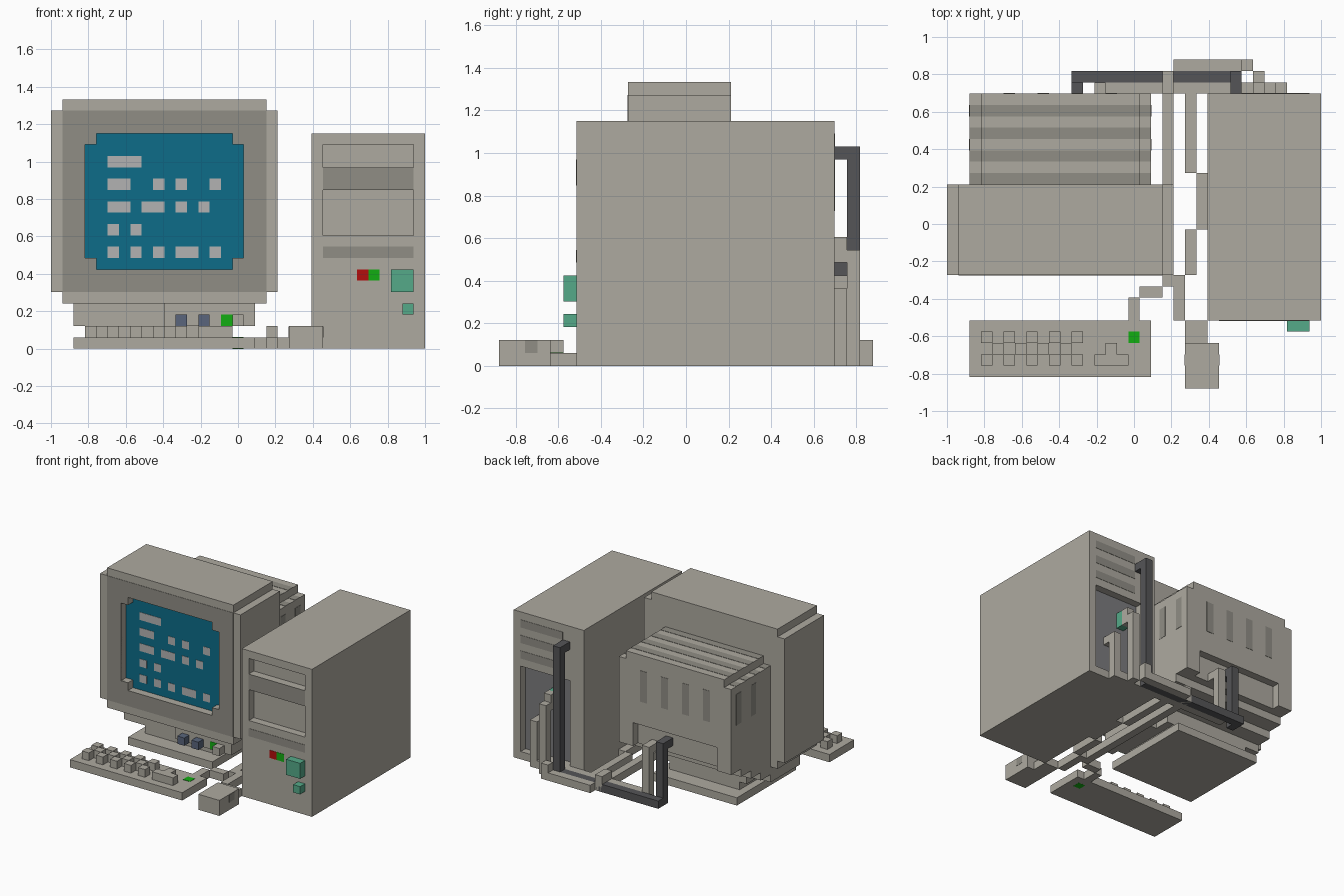
import bpy, bmesh
from mathutils import Vector

if "Cube" in bpy.data.objects:
    bpy.data.objects.remove(bpy.data.objects["Cube"])

U = 2 / 33                      # one block of the grid
ORIGIN = Vector((-1, -14.5 * U, 0))


def material(name, rgb):
    m = bpy.data.materials.new(name)
    m.diffuse_color = (*rgb, 1)
    m.use_nodes = True
    m.node_tree.nodes["Principled BSDF"].inputs["Base Color"].default_value = m.diffuse_color
    return m


CASE = material("case", (0.42, 0.40, 0.35))
SHADE = material("shade", (0.28, 0.27, 0.235))
BLUE = material("screen_blue", (0.004, 0.15, 0.25))
WHITE = material("text_grey", (0.45, 0.45, 0.45))
TEAL = material("teal", (0.09, 0.40, 0.25))
RED = material("red", (0.45, 0.004, 0.004))
GREEN = material("green", (0.006, 0.42, 0.006))
SLATE = material("slate", (0.10, 0.13, 0.20))
DARK = material("charcoal", (0.09, 0.09, 0.095))
PORT = material("port_grey", (0.2, 0.2, 0.21))


def finish(name, bm, mat):
    bmesh.ops.recalc_face_normals(bm, faces=bm.faces)
    me = bpy.data.meshes.new(name)
    bm.to_mesh(me)
    bm.free()
    if mat:
        me.materials.append(mat)
    ob = bpy.data.objects.new(name, me)
    bpy.context.collection.objects.link(ob)
    return ob


def blocks(name, mat, *boxes):
    """Boxes given as (x0, x1, y0, y1, z0, z1) in grid blocks."""
    bm = bmesh.new()
    for x0, x1, y0, y1, z0, z1 in boxes:
        vs = bmesh.ops.create_cube(bm, size=1)["verts"]
        for v in vs:
            p = Vector((x1 if v.co.x > 0 else x0, y1 if v.co.y > 0 else y0, z1 if v.co.z > 0 else z0))
            v.co = ORIGIN + p * U
    return finish(name, bm, mat)


def prism(name, mat, pts, lo, hi, axis):
    """Extrude an (x, z) profile along y, or a (y, z) profile along x."""
    bm = bmesh.new()
    place = (lambda a, b, t: Vector((a, t, b))) if axis == "y" else (lambda a, b, t: Vector((t, a, b)))
    face = bm.faces.new([bm.verts.new(ORIGIN + place(a, b, lo) * U) for a, b in pts])
    new = bmesh.ops.extrude_face_region(bm, geom=[face])["geom"]
    bmesh.ops.translate(bm, verts=[g for g in new if isinstance(g, bmesh.types.BMVert)],
                        vec=place(0, 0, hi - lo) * U)
    return finish(name, bm, mat)


def notched(x0, x1, z0, z1):
    """Rectangle with one block missing at each corner."""
    return [(x0 + 1, z0), (x1 - 1, z0), (x1 - 1, z0 + 1), (x1, z0 + 1), (x1, z1 - 1), (x1 - 1, z1 - 1),
            (x1 - 1, z1), (x0 + 1, z1), (x0 + 1, z1 - 1), (x0, z1 - 1), (x0, z0 + 1), (x0 + 1, z0 + 1)]


def carve(ob, cutter):
    cutter.hide_render = True
    cutter.hide_viewport = True
    mod = ob.modifiers.new("recess", "BOOLEAN")
    mod.operation = "DIFFERENCE"
    mod.solver = "EXACT"
    mod.object = cutter


def cord(name, mat, *path):
    """Square cord, one block thick, through the listed grid cells."""
    boxes = []
    for a, b in zip(path, path[1:]):
        boxes.append([v for p, q in zip(a, b) for v in (min(p, q), max(p, q) + 1)])
    return blocks(name, mat, *boxes)


E = 0.04                        # thickness of flat inlays

# Monitor front shell with recessed screen
shell = prism("monitor_shell", CASE, notched(0, 20, 4, 22), 10, 18, "y")
carve(shell, prism("screen_cutter", None, notched(3, 17, 7, 19), 9, 11, "y"))
bezel = prism("bezel_face", SHADE, [(1, 5), (19, 5), (19, 21), (1, 21)], 10 - E, 10.5, "y")
carve(bezel, prism("bezel_cutter", None, notched(3, 17, 7, 19), 9, 12, "y"))
prism("screen", BLUE, notched(3, 17, 7, 19), 11 - E, 11.3, "y")
rows = {16: [(5, 8)], 14: [(5, 7), (9, 10), (11, 12), (14, 15)],
        12: [(5, 7), (8, 10), (11, 12), (13, 14)], 10: [(5, 6), (7, 8)],
        8: [(5, 6), (7, 8), (9, 10), (11, 13), (14, 15)]}
blocks("screen_marks", WHITE, *[(a, b, 11 - 2 * E, 11, k, k + 1) for k, r in rows.items() for a, b in r])

# Monitor rear casing, stepped underneath, with a cable recess
rear = prism("monitor_rear", CASE, [(18, 3), (20, 3), (20, 4), (22, 4), (22, 5), (24, 5), (24, 6),
                                    (26, 6), (26, 17), (18, 17)], 2, 18, "x")
carve(rear, blocks("cable_recess_cutter", None, (4, 16, 25, 27, 4.5, 9)))
blocks("monitor_rear_top", CASE, (3, 17, 18, 26, 17, 18))
blocks("top_vents", SHADE, *[(3, 17, j, j + 1, 18, 18 + E) for j in (18, 20, 22, 24)],
       *[(a, a + 1, j, j + 1, 17, 17 + E) for a in (2, 17) for j in (18, 20, 22, 24)])
blocks("rear_vents", SHADE, *[(i, i + 1, 26, 26 + E, 12, 16) for i in (5, 8, 11, 14)],
       *[(x, x + E, j, j + 1, 12, 16) for x in (2 - E, 18) for j in (21, 24)])

# Monitor chin, controls and stand
blocks("monitor_chin", CASE, (2, 18, 12, 18, 2, 4), (10, 18, 11, 12, 2, 4))
blocks("control_knobs", SLATE, (11, 12, 10, 11, 2, 3), (13, 14, 10, 11, 2, 3))
blocks("power_switch", CASE, (16, 17, 10, 11, 2, 3))
blocks("monitor_light", GREEN, (15, 16, 11 - E, 11, 2, 3))
blocks("stand_neck", CASE, (5, 15, 12, 20, 1, 2), (4, 16, 13, 20, 2, 3))
blocks("stand_base", CASE, (4, 16, 10, 22, 0, 1))

# Computer tower with front bays and rear port panel
tower = blocks("tower", CASE, (23, 33, 6, 26, 0, 19))
carve(tower, blocks("bay_cutter", None, (24, 32, 5, 7, 16, 18), (24, 32, 5, 7, 10, 14),
                    (25, 32, 25, 27, 1, 12)))
blocks("bay_strips", SHADE, (24, 32, 6 - E, 6, 14, 16), (24, 32, 6 - E, 6, 8, 9))
blocks("red_light", RED, (27, 28, 6 - E, 6, 6, 7))
blocks("green_light", GREEN, (28, 29, 6 - E, 6, 6, 7))
blocks("tower_buttons", TEAL, (30, 32, 5, 6, 5, 7), (31, 32, 5, 6, 3, 4))
blocks("tower_rear_vents", SHADE, *[(26, 32, 26, 26 + E, k, k + 1) for k in (13, 15, 17)])
blocks("port_panel", PORT, (25, 32, 25, 25 + E, 1, 12))

# Keyboard
blocks("keyboard", CASE, (2, 18, 1, 6, 0, 1))
blocks("keys", CASE, *[(i, i + 1, j, j + 1, 1, 2) for j in (2, 4) for i in range(3, 12, 2)],
       *[(i, i + 1, 3, 4, 1, 2) for i in range(4, 11, 2)])
blocks("arrow_keys", CASE, (13, 16, 2, 3, 1, 2), (14, 15, 3, 4, 1, 2))
blocks("keyboard_light", GREEN, (16, 17, 4, 5, -E / 4, 1 + E))

# Mouse
blocks("mouse", CASE, (21, 24, 0, 4, 0, 2))
blocks("mouse_stripe", SHADE, (21 - E, 24 + E, 2, 3, 1, 2 - E))

# Cords along the floor and up the back
cord("mouse_cord", CASE, (22, 4, 0), (22, 4, 0), (21, 5, 0), (21, 5, 0))
cord("mouse_cord_run", CASE, (20, 6, 0), (20, 9, 0))
cord("mouse_cord_middle", CASE, (21, 10, 0), (21, 13, 0))
cord("mouse_cord_side", CASE, (22, 14, 0), (22, 18, 0))
cord("mouse_cord_back", CASE, (21, 19, 0), (21, 26, 0), (29, 26, 0), (29, 26, 5), (29, 25, 5))
cord("keyboard_cord", CASE, (16, 6, 0), (16, 7, 0))
cord("keyboard_cord_bend", CASE, (17, 8, 0), (18, 8, 0))
cord("keyboard_cord_back", CASE, (19, 9, 0), (19, 27, 0))
cord("keyboard_cord_end", CASE, (20, 28, 0), (26, 28, 0), (26, 28, 1))
cord("keyboard_plug_cord", CASE, (27, 27, 0), (27, 27, 8), (27, 26, 8), (27, 26, 9))
blocks("keyboard_plug", TEAL, (27, 28, 25, 26, 8, 10))
cord("monitor_power_cord", DARK, (11, 25, 7), (11, 26, 7), (11, 26, 0), (11, 27, 0), (25, 27, 0),
     (25, 27, 15), (25, 27, 16), (25, 26, 16))
cord("monitor_signal_cord", CASE, (13, 25, 6), (13, 26, 6), (13, 26, 0), (20, 26, 0))
cord("cord_crossing", CASE, (19, 26, 1), (19, 27, 1))
